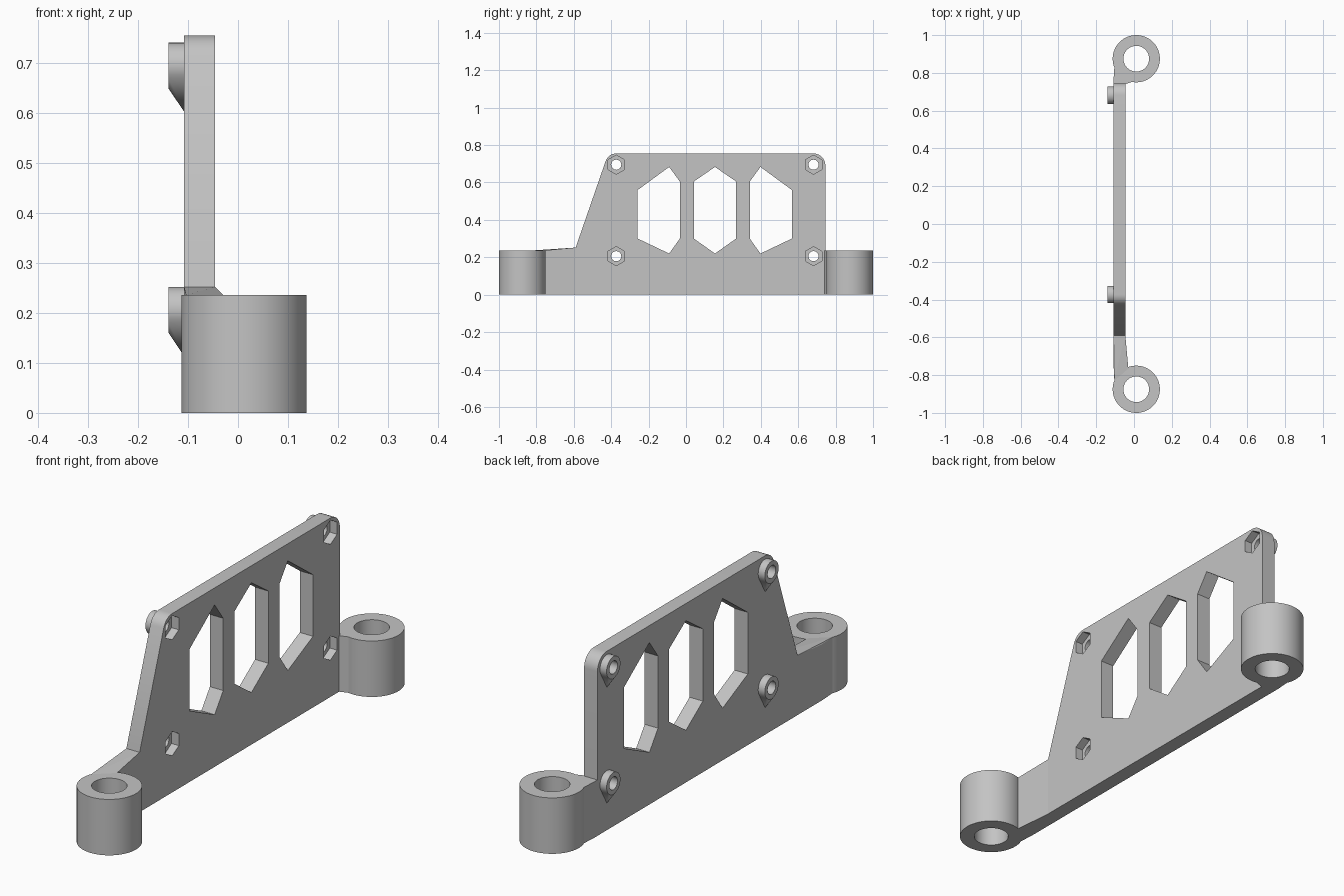
import bpy, bmesh
from math import radians, cos, sin

cube = bpy.data.objects.get("Cube")
if cube:
    bpy.data.objects.remove(cube)

grey = bpy.data.materials.new("plain grey")
grey.use_nodes = True
COLOR = (0.55, 0.55, 0.55, 1)
grey.diffuse_color = COLOR
grey.node_tree.nodes["Principled BSDF"].inputs["Base Color"].default_value = COLOR


def solid(name, points):
    """Convex solid wrapped around a set of points."""
    bm = bmesh.new()
    verts = [bm.verts.new(p) for p in points]
    res = bmesh.ops.convex_hull(bm, input=verts)
    loose = {v for v in res["geom_interior"] + res["geom_unused"]
             if isinstance(v, bmesh.types.BMVert)}
    bmesh.ops.delete(bm, geom=list(loose), context='VERTS')
    bmesh.ops.dissolve_limit(bm, angle_limit=radians(0.5),
                             verts=bm.verts[:], edges=bm.edges[:])
    bmesh.ops.recalc_face_normals(bm, faces=bm.faces[:])
    mesh = bpy.data.meshes.new(name)
    bm.to_mesh(mesh)
    bm.free()
    mesh.materials.append(grey)
    obj = bpy.data.objects.new(name, mesh)
    bpy.context.collection.objects.link(obj)
    return obj


def arc(u, v, r, n, start=0, end=None):
    """Points on a circle, or on an arc when an end angle is given."""
    step = 360 / n if end is None else (end - start) / (n - 1)
    return [(u + r * cos(radians(start + i * step)),
             v + r * sin(radians(start + i * step))) for i in range(n)]


def along_x(profile, x0, x1):
    return [(x, y, z) for x in (x0, x1) for y, z in profile]


def along_z(plan, z0, z1):
    return [(x, y, z) for z in (z0, z1) for x, y in plan]


def cut(obj, cutters):
    """Subtract cutters from obj, bake the result and drop the cutters."""
    for c in cutters:
        c.hide_render = True
        mod = obj.modifiers.new("cut", 'BOOLEAN')
        mod.operation, mod.solver, mod.object = 'DIFFERENCE', 'EXACT', c
    bpy.context.view_layer.update()
    graph = bpy.context.evaluated_depsgraph_get()
    mesh = bpy.data.meshes.new_from_object(obj.evaluated_get(graph))
    obj.modifiers.clear()
    obj.data = mesh
    for c in cutters:
        bpy.data.objects.remove(c)


def smooth(obj):
    bpy.ops.object.select_all(action='DESELECT')
    obj.select_set(True)
    bpy.context.view_layer.objects.active = obj
    bpy.ops.object.shade_smooth_by_angle(angle=radians(25))


BACK, FACE, TIP = -0.108, -0.046, -0.139     # plate sides and boss end in x
HEIGHT = 0.236                               # mount height
SCREWS = [(y, z) for y in (-0.373, 0.682) for z in (0.206, 0.695)]

# Upright plate with two rounded top corners
outline = [(-0.59, 0), (0.745, 0), (-0.59, 0.252)]
outline += arc(0.682, 0.692, 0.063, 10, 0, 90)
outline += arc(-0.373, 0.695, 0.06, 10, 90, 161)
plate = solid("plate", along_x(outline, BACK, FACE))

# Window cutters: outer edge, peak, inner edge, height of the outer shoulder
cutters = []
for outer, peak, inner, shoulder in ((-0.258, -0.09, -0.033, 0.56),
                                     (0.042, 0.155, 0.268, 0.605),
                                     (0.566, 0.398, 0.341, 0.56)):
    window = [(outer, shoulder), (peak, 0.683), (inner, 0.605),
              (inner, 0.3), (peak, 0.22), (outer, 0.3)]
    cutters.append(solid("window_cutter", along_x(window, -0.2, 0.1)))

# Nut pockets and screw holes
for y, z in SCREWS:
    cutters.append(solid("nut_pocket_cutter",
                         along_x(arc(y, z, 0.051, 6, 30), FACE - 0.034, 0.1)))
    cutters.append(solid("screw_cutter",
                         along_x(arc(y, z, 0.027, 24), -0.2, 0.1)))
cut(plate, cutters)
smooth(plate)

# Round bosses, each with a pointed gusset below
for y, z in SCREWS:
    points = along_x(arc(y, z, 0.046, 32), TIP, BACK)
    boss = solid("screw_boss", points + [(BACK, y, z - 0.092)])
    cut(boss, [solid("screw_cutter",
                     along_x(arc(y, z, 0.027, 24), -0.2, 0.1))])
    smooth(boss)

# Tubular mounts at both ends
for name, y in (("front_mount", -0.875), ("back_mount", 0.875)):
    mount = solid(name, along_z(arc(0.012, y, 0.125, 64), 0, HEIGHT))
    cut(mount, [solid("bore_cutter",
                      along_z(arc(0.012, y, 0.068, 48), -0.1, 0.5))])
    smooth(mount)

# Arm widening from the plate to the front mount, sloping down at the top
root = [(BACK, -0.59), (FACE, -0.59)]
end = [(-0.03, -0.765), (-0.104, -0.83), (BACK, -0.75)]
solid("front_arm", along_z(root, 0, 0.252) + along_z(end, 0, HEIGHT))

# Short neck from the plate to the back mount
neck = [(BACK, 0.74), (FACE, 0.74), (FACE, 0.755),
        (0, 0.756), (-0.104, 0.83), (BACK, 0.77)]
solid("back_neck", along_z(neck, 0, HEIGHT))
